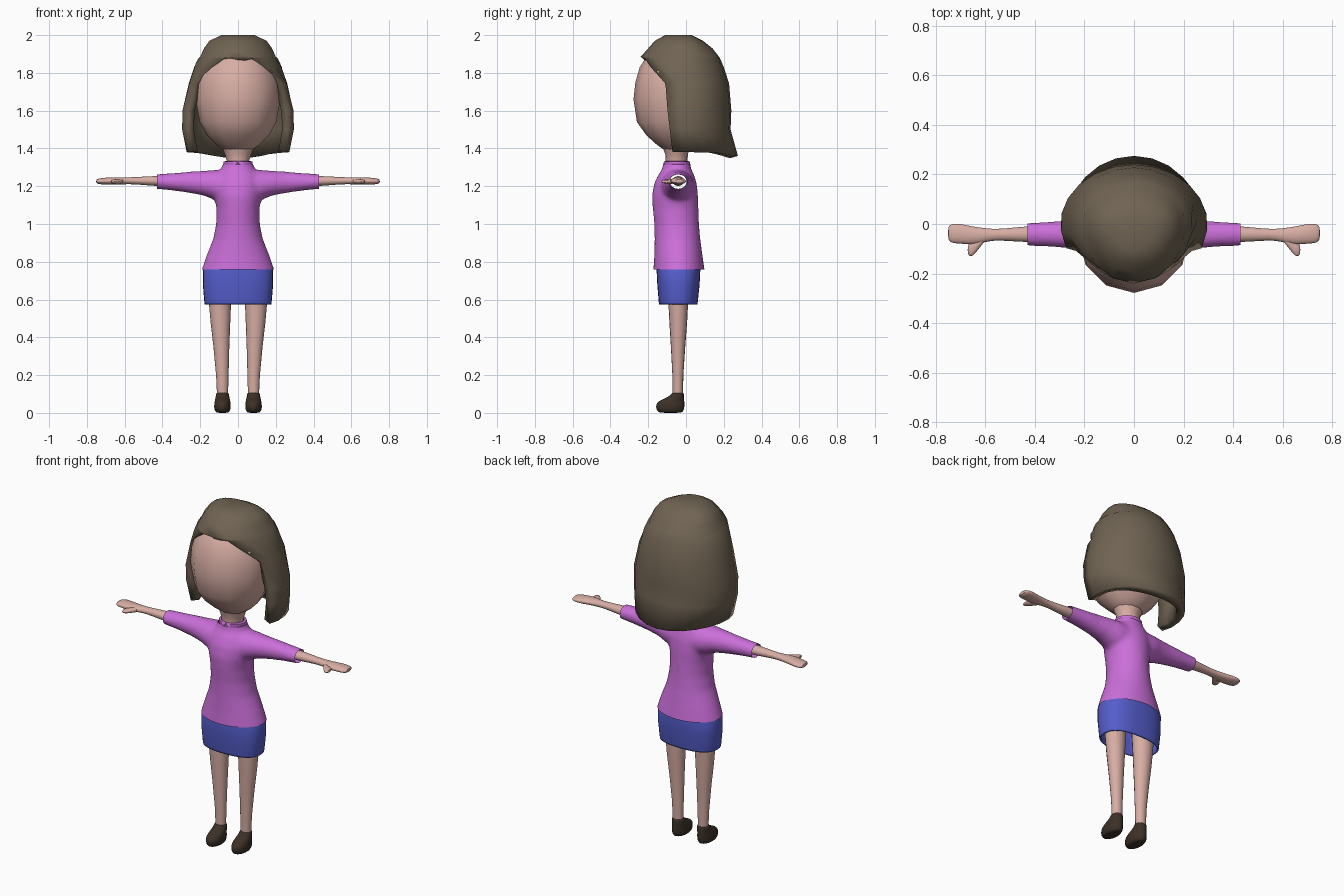
import bpy, bmesh, math
from mathutils import Vector

if "Cube" in bpy.data.objects:
    bpy.data.objects.remove(bpy.data.objects["Cube"])


def material(name, rgb):
    m = bpy.data.materials.new(name)
    m.diffuse_color = (*rgb, 1)
    m.use_nodes = True
    m.node_tree.nodes["Principled BSDF"].inputs["Base Color"].default_value = m.diffuse_color
    return m


SKIN = material("skin", (0.68, 0.42, 0.37))
HAIR = material("hair_brown", (0.16, 0.125, 0.085))
PURPLE = material("sweater_purple", (0.6, 0.16, 0.7))
BLUE = material("skirt_blue", (0.09, 0.11, 0.6))
BROWN = material("shoe_brown", (0.045, 0.03, 0.02))


def spow(v, p):
    return math.copysign(abs(v) ** p, v)


def bridge(bm, rows, closed=True, caps=(False, False)):
    n = len(rows[0])
    for a, b in zip(rows, rows[1:]):
        for i in range(n if closed else n - 1):
            j = (i + 1) % n
            bm.faces.new((a[i], a[j], b[j], b[i]))
    for use, row in zip(caps, (rows[0], rows[-1])):
        if use:
            bm.faces.new(row)


def loft(bm, rings, axis="z", n=16, p=1, caps=(True, True)):
    """rings: (position, lo1, hi1, lo2, hi2); extents along x,y (axis z) or y,z (axis x)."""
    rows = []
    for pos, lo1, hi1, lo2, hi2 in rings:
        row = []
        for i in range(n):
            t = 2 * math.pi * i / n
            u = (lo1 + hi1) / 2 + (hi1 - lo1) / 2 * spow(math.sin(t), p)
            v = (lo2 + hi2) / 2 - (hi2 - lo2) / 2 * spow(math.cos(t), p)
            row.append(bm.verts.new((u, v, pos) if axis == "z" else (pos, u, v)))
        rows.append(row)
    bridge(bm, rows, True, caps)


def finish(bm, name, mat, subsurf=0, mirror=False, solid=0, angle=60):
    bmesh.ops.remove_doubles(bm, verts=bm.verts, dist=1e-5)
    bmesh.ops.recalc_face_normals(bm, faces=bm.faces)
    me = bpy.data.meshes.new(name)
    bm.to_mesh(me)
    bm.free()
    ob = bpy.data.objects.new(name, me)
    bpy.context.collection.objects.link(ob)
    me.materials.append(mat)
    bpy.ops.object.select_all(action="DESELECT")
    ob.select_set(True)
    bpy.context.view_layer.objects.active = ob
    bpy.ops.object.shade_smooth_by_angle(angle=math.radians(angle))
    if solid:
        m = ob.modifiers.new("Thickness", "SOLIDIFY")
        m.thickness, m.offset = solid, -1
    if subsurf:
        m = ob.modifiers.new("Smooth", "SUBSURF")
        m.levels = m.render_levels = subsurf
    if mirror:
        ob.modifiers.new("Mirror", "MIRROR")
    return ob


def part(name, mat, rings, axis="z", n=16, p=1, caps=(True, True), **kw):
    bm = bmesh.new()
    loft(bm, rings, axis, n, p, caps)
    return finish(bm, name, mat, **kw)


def sym(rows):
    """(z, half width, y front, y back) -> centred rings"""
    return [(z, -w, w, f, b) for z, w, f, b in rows]


# Head: low-poly egg with a vertex line down the front
part("head", SKIN, sym([
    (1.375, .05, -.09, -.01), (1.42, .115, -.155, .06), (1.47, .165, -.21, .10),
    (1.54, .203, -.26, .15), (1.66, .225, -.278, .17), (1.75, .22, -.268, .17),
    (1.83, .2, -.245, .16), (1.9, .15, -.2, .12), (1.95, .07, -.12, .05)]), n=12)
part("neck", SKIN, sym([(1.28, .06, -.11, .01), (1.33, .058, -.108, .008),
                        (1.37, .07, -.11, .01), (1.42, .09, -.13, .03)]))

# Hair: shell whose rows open at the front around the face
# (z, half width, front depth, back depth, half opening angle)
bm = bmesh.new()
rows = []
for z, w, f, b, a in [
        (2.0, .09, .11, .03, 0), (1.97, .155, .165, .09, 0), (1.93, .185, .2, .14, 0),
        (1.885, .205, .24, .175, 0), (1.878, .21, .24, .18, 24), (1.83, .235, .235, .2, 38),
        (1.745, .262, .24, .228, 63), (1.6, .296, .25, .24, 67),
        (1.5, .297, .24, .236, 69), (1.38, .272, .22, .275, 71)]:
    row = []
    for i in range(15):
        t = math.radians(a + (360 - 2 * a) * i / 14)
        c = math.cos(t)
        drop = .02 * max(0, -c) ** 3 if z < 1.4 else 0
        row.append(bm.verts.new((w * math.sin(t), -c * (f if c > 0 else b), z - drop)))
    rows.append(row)
top = bm.verts.new((0, -.04, 1.99))
bridge(bm, rows, False)
for u, v in zip(rows[0], rows[0][1:]):
    bm.faces.new((u, v, top))
finish(bm, "hair", HAIR, solid=.045)

# Sweater: torso and sleeves fused by remeshing, then trimmed open at hems
bm = bmesh.new()
loft(bm, sym([
    (.70, .205, -.178, .105), (.76, .192, -.173, .098), (.83, .168, -.168, .088),
    (.92, .132, -.166, .076), (1.0, .116, -.168, .069), (1.08, .114, -.176, .066),
    (1.15, .125, -.18, .064), (1.21, .13, -.17, .058), (1.26, .115, -.148, .044),
    (1.29, .09, -.126, .028), (1.36, .066, -.115, .015)]), n=32)
half = [(.0, -.15, .05, 1.10, 1.285), (.12, -.13, .04, 1.125, 1.287),
        (.18, -.115, .026, 1.15, 1.282), (.25, -.1, .015, 1.163, 1.278),
        (.34, -.092, .01, 1.176, 1.27), (.43, -.088, .005, 1.185, 1.264),
        (.5, -.085, .002, 1.19, 1.26)]
loft(bm, [(-r[0], *r[1:]) for r in half[:0:-1]] + half, "x", n=32)
blank = finish(bm, "sweater_blank", PURPLE)
m = blank.modifiers.new("Fuse", "REMESH")
m.mode, m.voxel_size = "VOXEL", .011
m = blank.modifiers.new("Relax", "SMOOTH")
m.factor, m.iterations = .5, 12
dg = bpy.context.evaluated_depsgraph_get()
bm = bmesh.new()
bm.from_mesh(bpy.data.meshes.new_from_object(blank.evaluated_get(dg)))
bpy.data.objects.remove(blank)
for co, no in [((0, 0, .76), (0, 0, -1)), ((0, 0, 1.315), (0, 0, 1)),
               ((.43, 0, 0), (1, 0, 0)), ((-.43, 0, 0), (-1, 0, 0))]:
    bmesh.ops.bisect_plane(bm, geom=bm.verts[:] + bm.edges[:] + bm.faces[:],
                           plane_co=Vector(co), plane_no=Vector(no), clear_outer=True)
finish(bm, "sweater", PURPLE)

# Collar: flared band with two rounded tips meeting at the front
bm = bmesh.new()
rows = [[], [], []]
for i in range(33):
    t = math.radians(3 + 354 * i / 32)
    front = max(0, math.cos(t))
    tip = min(1, min(i, 32 - i) / 3)
    low = 1.308 - .008 * front - .0
    low += .022 * (1 - math.sqrt(1 - (1 - tip) ** 2))
    for row, r, z in zip(rows, (.064, .076, .08), (1.334, 1.33, low)):
        row.append(bm.verts.new((r * math.sin(t), -.048 - .9 * r * math.cos(t), z)))
bridge(bm, rows, False)
finish(bm, "collar", PURPLE, solid=.008)

# Skirt: open squarish tube
part("skirt", BLUE, sym([
    (.575, .176, -.142, .06), (.585, .178, -.144, .062), (.68, .186, -.152, .072),
    (.76, .184, -.156, .076), (.8, .165, -.15, .07)]),
    n=32, p=.8, caps=(False, False), solid=.008)

# Forearms and hands
part("arms", SKIN, [
    (.38, -.074, -.008, 1.2, 1.255), (.43, -.074, -.008, 1.2, 1.255),
    (.52, -.068, -.018, 1.208, 1.25), (.575, -.066, -.02, 1.211, 1.247),
    (.62, -.08, -.014, 1.209, 1.248), (.66, -.084, -.008, 1.208, 1.248),
    (.7, -.08, .002, 1.208, 1.246), (.735, -.078, .002, 1.21, 1.242),
    (.752, -.066, -.008, 1.216, 1.236)], "x", subsurf=1, mirror=True)
part("thumbs", SKIN, [
    (.6, -.07, -.03, 1.215, 1.242), (.625, -.098, -.045, 1.212, 1.24),
    (.645, -.126, -.06, 1.212, 1.238), (.66, -.134, -.07, 1.213, 1.236),
    (.672, -.124, -.085, 1.217, 1.232)], "x", n=12, subsurf=1, mirror=True)

# Legs and shoes
part("legs", SKIN, [
    (.09, .053, .111, -.07, -.016), (.2, .05, .116, -.072, -.014),
    (.35, .046, .13, -.08, -.004), (.48, .041, .145, -.088, .006),
    (.58, .037, .154, -.093, .011), (.72, .03, .16, -.1, .02)], mirror=True)
part("shoes", BROWN, [
    (.0, .055, .11, -.13, -.03), (.004, .047, .118, -.148, -.016),
    (.02, .037, .128, -.16, -.008), (.045, .038, .127, -.161, -.006),
    (.062, .04, .124, -.148, -.008), (.078, .044, .12, -.108, -.008),
    (.095, .047, .117, -.08, -.01), (.112, .049, .115, -.073, -.012)],
    n=16, subsurf=1, mirror=True)
